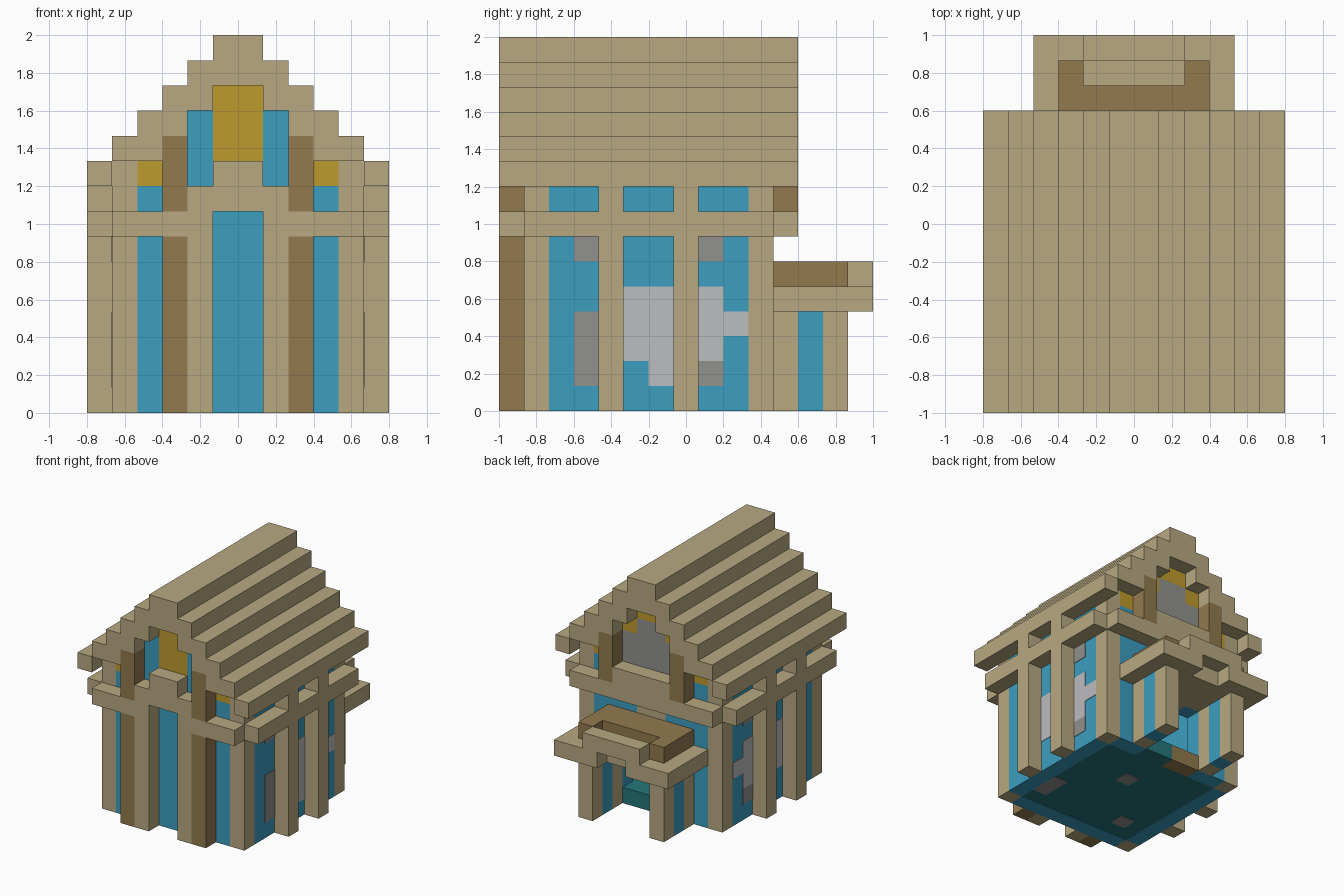
import bpy
import bmesh
from mathutils import Vector

cube = bpy.data.objects.get("Cube")
if cube:
    bpy.data.objects.remove(cube, do_unlink=True)

U = 2 / 15      # block size; all positions below are counted in blocks


def material(name, rgb):
    m = bpy.data.materials.new(name)
    m.use_nodes = True
    m.diffuse_color = (*rgb, 1)
    m.node_tree.nodes["Principled BSDF"].inputs["Base Color"].default_value = (*rgb, 1)
    return m


TAN = material("tan timber", (.474, .397, .220))
BROWN = material("brown timber", (.287, .195, .076))
BLUE = material("blue glass", (.045, .337, .527))
GOLD = material("gold", (.515, .328, .026))
LIGHT = material("light gray", (.503, .508, .521))
GRAY = material("stone gray", (.283, .283, .267))
TEAL = material("teal floor", (.018, .181, .195))


def blocks(name, mat, *boxes, mirror=False):
    """One object made of boxes, each given as x, y and z ranges."""
    bm = bmesh.new()
    for xr, yr, zr in boxes:
        sides = [xr, (-xr[1], -xr[0])] if mirror else [xr]
        for x in sides:
            lo = Vector((x[0], yr[0] - 7.5, zr[0])) * U
            hi = Vector((x[1], yr[1] - 7.5, zr[1])) * U
            made = bmesh.ops.create_cube(bm, size=1)["verts"]
            for v in made:
                v.co = (lo + hi) / 2 + v.co * (hi - lo)
    mesh = bpy.data.meshes.new(name)
    bm.to_mesh(mesh)
    bm.free()
    mesh.materials.append(mat)
    obj = bpy.data.objects.new(name, mesh)
    bpy.context.collection.objects.link(obj)


# Stepped roof
LENGTH = (0, 12)
blocks("roof_ridge", TAN, ((-1, 1), LENGTH, (13, 15)))
for i in range(1, 6):
    low = 13 - i if i < 4 else 14 - i
    blocks(f"roof_step_{i}", TAN, ((i, i + 1), LENGTH, (low, 15 - i)), mirror=True)

# Side walls
INNER = (2, 10)
blocks("corner_posts", TAN, *[((4, 5), y, (0, 10)) for y in ((1, 2), (10, 11))], mirror=True)
blocks("side_glass", BLUE, ((4, 5), INNER, (0, 9)), mirror=True)
blocks("side_top_beam", TAN, ((4, 5), INNER, (9, 10)), mirror=True)
blocks("side_band", TAN, ((5, 6), (1, 11), (7, 8)), mirror=True)
blocks("side_posts", TAN,
       *[((5, 6), (y, y + 1), z) for y in (4, 7) for z in ((0, 7), (8, 9))], mirror=True)

# Patches on the side glass
PLATE = (5, 5.03)
blocks("side_light_patches", LIGHT,
       (PLATE, (5, 7), (2, 5)), (PLATE, (6, 7), (1, 2)),
       (PLATE, (8, 9), (2, 5)), (PLATE, (9, 10), (3, 4)), mirror=True)
blocks("side_stone_patches", GRAY,
       (PLATE, (3, 4), (1, 4)), (PLATE, (3, 4), (6, 7)),
       (PLATE, (8, 9), (1, 2)), (PLATE, (8, 9), (6, 7)), mirror=True)

# Front wall
WALL = (1, 2)
blocks("front_glass", BLUE, ((3, 4), WALL, (0, 9)), ((2, 3), WALL, (0, 11)),
       ((1, 2), WALL, (0, 12)), ((0, 1), WALL, (0, 10)), mirror=True)
blocks("front_gold", GOLD, ((3, 4), WALL, (9, 10)), ((0, 1), WALL, (10, 13)), mirror=True)

# Front frame
FRAME = (0, 1)
blocks("front_door_posts", TAN, ((1, 2), FRAME, (0, 9)), mirror=True)
blocks("front_arch", TAN, ((-1, 1), FRAME, (8, 10)))
blocks("front_band", TAN, ((2, 5), FRAME, (7, 8)), mirror=True)
blocks("front_brown_posts", BROWN, ((2, 3), FRAME, (0, 7)), ((2, 3), FRAME, (8, 11)), mirror=True)

# Back wall with doorway
WALL = (10, 11)
blocks("back_glass", BLUE, ((3, 4), WALL, (0, 9)), ((2, 3), WALL, (0, 11)),
       ((1, 2), WALL, (4, 9)), mirror=True)
blocks("back_panel", TAN, ((-1, 1), WALL, (4, 9)))
blocks("back_gable_stone", GRAY, ((0, 1), WALL, (9, 12)), ((1, 2), WALL, (9, 11)), mirror=True)
blocks("back_gold", GOLD, ((3, 4), WALL, (9, 10)), ((1, 2), WALL, (11, 12)),
       ((0, 1), WALL, (12, 13)), mirror=True)
blocks("door_sill", TEAL, ((0, 2), WALL, (0, 1)))
blocks("door_step", BROWN, ((-2, 0), WALL, (0, 1)))

# Back frame
FRAME = (11, 12)
blocks("back_band", TAN, ((-5, 5), FRAME, (7, 8)))
blocks("back_arch", TAN, ((-2, 2), FRAME, (8, 9)))
blocks("back_brown_posts", BROWN, ((2, 3), FRAME, (8, 11)), mirror=True)

# Porch
blocks("porch_posts", TAN, *[((2, 3), y, (0, 4)) for y in ((11, 12), (13, 14))], mirror=True)
blocks("porch_glass", BLUE, ((2, 3), (12, 13), (0, 4)), mirror=True)
blocks("porch_roof", TAN, ((-4, 4), (11, 14), (4, 5)))
blocks("porch_roof_edge", TAN, ((1, 4), (14, 15), (4, 5)), mirror=True)
blocks("porch_arch", TAN, ((-2, 2), (14, 15), (5, 6)))
blocks("porch_top", BROWN, ((-3, 3), (11, 13), (5, 6)))
blocks("porch_top_arms", BROWN, ((2, 3), (13, 14), (5, 6)), mirror=True)

# Floor with stone patches underneath
blocks("floor", TEAL, ((-4, 4), INNER, (.03, 1)))
blocks("floor_stones", GRAY, *[((x, x + 1), (y, y + 1), (0, .03))
                               for x, y in ((0, 7), (3, 3), (3, 4), (-3, 3))])
